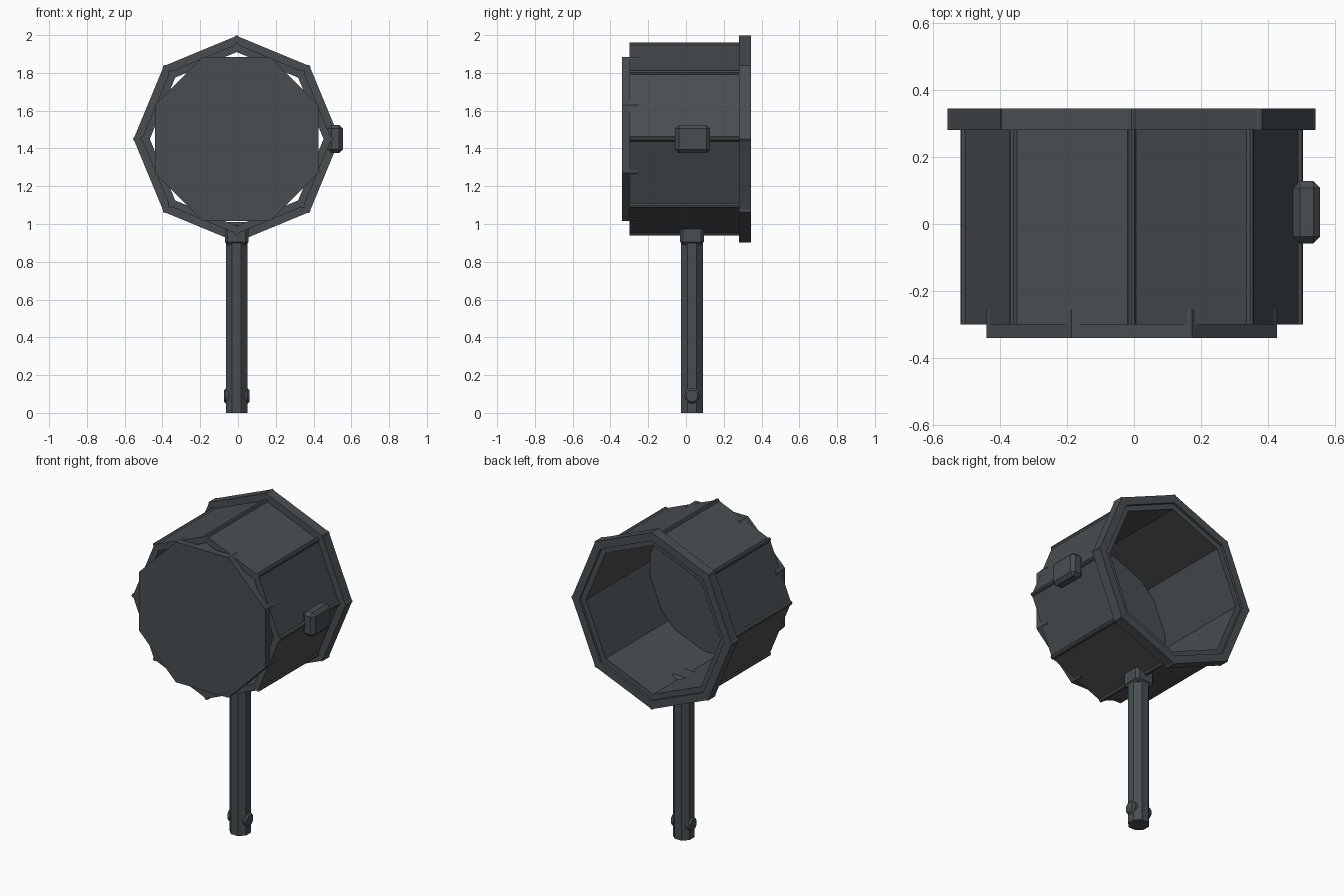
import bpy, bmesh
from math import cos, sin, pi, radians
from mathutils import Vector, Matrix

cube = bpy.data.objects.get("Cube")
if cube:
    bpy.data.objects.remove(cube, do_unlink=True)

mat = bpy.data.materials.new("dark slate grey")
mat.use_nodes = True
colour = (0.065, 0.076, 0.083, 1)
mat.diffuse_color = colour
mat.node_tree.nodes["Principled BSDF"].inputs["Base Color"].default_value = colour

CX, CZ = -0.007, 1.45      # axis of the drum
HY = 0.032                 # handle depth


def finish(bm, name, bevel=0):
    bmesh.ops.recalc_face_normals(bm, faces=bm.faces)
    mesh = bpy.data.meshes.new(name)
    bm.to_mesh(mesh)
    bm.free()
    mesh.materials.append(mat)
    ob = bpy.data.objects.new(name, mesh)
    bpy.context.collection.objects.link(ob)
    if bevel:
        mod = ob.modifiers.new("edge bevel", "BEVEL")
        mod.width, mod.segments = bevel, 1
    return ob


def octagon(r, turn=0):
    return [Vector((r * cos(pi * i / 4 + turn), r * sin(pi * i / 4 + turn))) for i in range(8)]


def ribbed_octagon(r, base, top, height):
    """Octagon whose corners carry a narrow raised rib; five points a corner."""
    pts, c = [], octagon(r)
    for i, p in enumerate(c):
        back, ahead = (c[i - 1] - p).normalized(), (c[(i + 1) % 8] - p).normalized()
        up = p.normalized() * height
        pts += [p + back * base, p + back * top + up, p + up,
                p + ahead * top + up, p + ahead * base]
    return pts


def tube(name, outer, inner, y0, y1):
    """Hollow prism along y with matching outer and inner outlines."""
    bm = bmesh.new()
    rings = [[bm.verts.new((CX + p.x, y, CZ + p.y)) for p in pts]
             for pts, y in ((outer, y0), (outer, y1), (inner, y1), (inner, y0))]
    n = len(outer)
    for a in range(4):
        r, s = rings[a], rings[(a + 1) % 4]
        for i in range(n):
            j = (i + 1) % n
            bm.faces.new((r[i], r[j], s[j], s[i]))
    return finish(bm, name)


def prism(name, radius, length, centre, axis, bevel=0):
    """Octagonal prism with flats facing the main axes."""
    bm = bmesh.new()
    bmesh.ops.create_cone(bm, cap_ends=True, segments=8, radius1=radius, radius2=radius, depth=length)
    bmesh.ops.rotate(bm, verts=bm.verts, matrix=Matrix.Rotation(pi / 8, 3, "Z"))
    if axis != "Z":
        turn = Matrix.Rotation(radians(90), 3, "X" if axis == "Y" else "Y")
        bmesh.ops.rotate(bm, verts=bm.verts, matrix=turn)
    bmesh.ops.translate(bm, verts=bm.verts, vec=centre)
    return finish(bm, name, bevel)


def block(name, low, high, bevel):
    low, high = Vector(low), Vector(high)
    bm = bmesh.new()
    bmesh.ops.create_cube(bm, size=1)
    bmesh.ops.scale(bm, verts=bm.verts, vec=high - low)
    bmesh.ops.translate(bm, verts=bm.verts, vec=(low + high) / 2)
    return finish(bm, name, bevel)


# Drum: ribbed hollow wall, open at the back
inner_wall = [p for p in octagon(0.46) for _ in range(5)]
inner_wall = ribbed_octagon(0.46, 0.014, 0.008, 0)
tube("drum_wall", ribbed_octagon(0.502, 0.014, 0.009, 0.009), inner_wall, -0.30, 0.33)

# Rim band around the open end
tube("rim_band", ribbed_octagon(0.546, 0.014, 0.007, 0.003),
     ribbed_octagon(0.495, 0.014, 0.007, 0), 0.28, 0.345)

# Front plate, turned so its corners bite through the wall
prism("front_plate", 0.469, 0.085, (CX, -0.2975, CZ), "Y")

# Latch block on the left side
block("side_block", (0.475, -0.058, 1.375), (0.555, 0.128, 1.525), 0.02)

# Handle with collar and cross peg
prism("handle", 0.062, 0.93, (CX, HY, 0.465), "Z")
block("handle_collar", (CX - 0.063, HY - 0.063, 0.89), (CX + 0.063, HY + 0.063, 1.01), 0.015)
prism("handle_peg", 0.043, 0.136, (CX, HY, 0.09), "X", 0.01)
